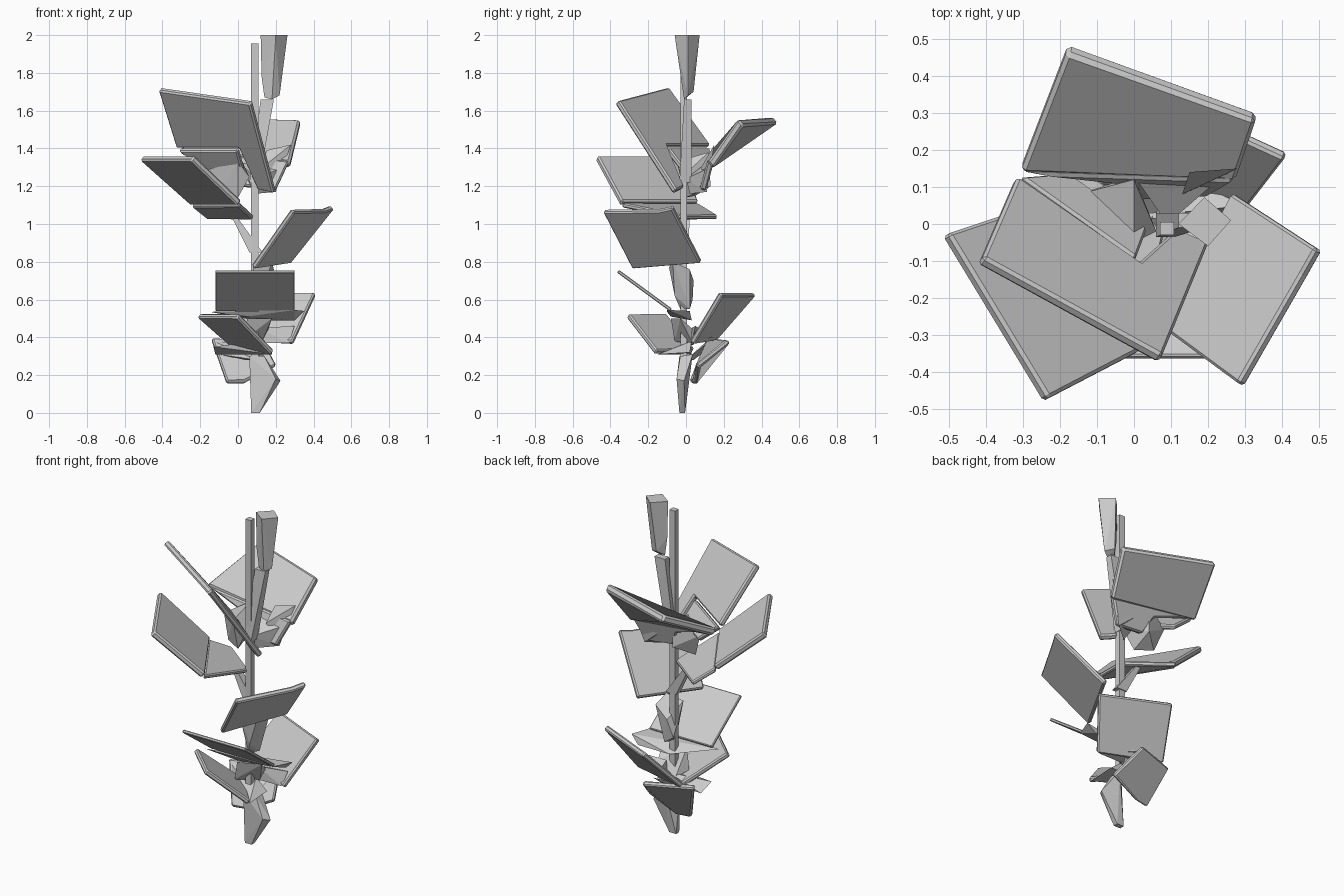
import bpy, bmesh
from mathutils import Vector


def add_object(name, bm):
    bmesh.ops.recalc_face_normals(bm, faces=bm.faces[:])
    me = bpy.data.meshes.new(name)
    bm.to_mesh(me)
    bm.free()
    ob = bpy.data.objects.new(name, me)
    bpy.context.collection.objects.link(ob)
    return ob


def leaf(name, pts, thick=0.036):
    """Flat polygon leaf blade with thickness and chamfered rim."""
    pts = [Vector(p) for p in pts]
    n = Vector()
    for a, b in zip(pts, pts[1:] + pts[:1]):
        n += a.cross(b)
    n.normalize()
    bm = bmesh.new()
    up = [bm.verts.new(p + n * thick / 2) for p in pts]
    lo = [bm.verts.new(p - n * thick / 2) for p in pts]
    bm.faces.new(up)
    bm.faces.new(lo[::-1])
    k = len(pts)
    for i in range(k):
        j = (i + 1) % k
        bm.faces.new((lo[i], lo[j], up[j], up[i]))
    ob = add_object(name, bm)
    bev = ob.modifiers.new("rim", "BEVEL")
    bev.width = thick * 0.25
    bev.segments = 1
    return ob


def chunk(name, pts):
    """Faceted convex piece spanned by a few corner points."""
    bm = bmesh.new()
    for p in pts:
        bm.verts.new(p)
    res = bmesh.ops.convex_hull(bm, input=bm.verts[:])
    junk = [g for g in res["geom_interior"] if isinstance(g, bmesh.types.BMVert)]
    bmesh.ops.delete(bm, geom=junk, context="VERTS")
    return add_object(name, bm)


def box(x0, x1, y0, y1, z):
    return [(x, y, z) for x in (x0, x1) for y in (y0, y1)]


# central stem
chunk("stem", box(.07, .108, -.03, .005, .30) + box(.07, .108, -.03, .005, 1.955))

# bud on top and the tapered shoot carrying it
chunk("bud", [(.19, .072, 2), (.262, .01, 2), (.20, -.06, 2), (.12, .0, 2),
              (.17, .04, 1.70), (.22, .01, 1.68), (.18, -.01, 1.66), (.14, 0, 1.67),
              (.125, 0, 1.78)])
chunk("bud_shoot", box(.12, .19, -.01, .03, 1.66) + box(.06, .11, -.035, .03, 1.22))

# faceted root
chunk("root", box(.07, .115, -.035, -.005, 0) + [
    (.225, -.01, .17), (.20, -.05, .18), (.13, .035, .31), (.06, -.035, .30), (.14, -.03, .30)])

# upper leaves
leaf("leaf_back_upper", [(-.18, .475, 1.55), (.33, .29, 1.54), (.275, .13, 1.31), (-.305, .15, 1.38)], .045)
leaf("leaf_left_upper", [(-.415, -.10, 1.715), (.07, -.365, 1.645), (.195, -.06, 1.17),
                         (.11, -.02, 1.19), (.01, -.11, 1.41), (-.32, .12, 1.41)], .034)
leaf("leaf_left_middle", [(-.51, -.03, 1.35), (-.24, -.475, 1.35), (.01, -.345, 1.11), (-.24, .06, 1.11)])

# middle and lower leaves
leaf("leaf_right_middle", [(.29, -.435, 1.07), (.46, -.14, 1.075), (.50, -.07, 1.09),
                           (.27, .08, .80), (.08, -.28, .77)], .03)
leaf("leaf_front_lower", [(-.12, -.36, .75), (.30, -.36, .75), (.30, -.08, .545), (-.12, -.08, .545)], .018)
leaf("leaf_left_lower", [(-.21, -.11, .515), (0, -.31, .515), (.185, -.16, .32), (.0, .04, .33)], .03)
leaf("leaf_right_lower", [(.41, .185, .63), (.03, .36, .63), (-.08, .15, .39), (.29, .03, .37)], .03)
leaf("leaf_back_lower", [(-.14, .12, .39), (.13, .225, .38), (.20, .06, .25), (.03, .05, .16), (-.06, .03, .16)], .03)

# stalks joining the upper leaves to the stem
leaf("stalk_back_upper", [(-.30, .15, 1.385), (.27, .13, 1.33), (.20, .09, 1.18), (.02, .08, 1.20), (-.03, .12, 1.30)], .035)
chunk("stalk_back_inner", [(.0, .13, 1.34), (.24, .13, 1.30), (.20, .11, 1.17), (.09, .02, 1.16), (.09, .0, 1.24)])
leaf("stalk_left_upper", [(-.31, .12, 1.395), (.0, -.10, 1.395), (.03, -.02, 1.29), (-.18, .13, 1.29)], .03)
chunk("stalk_left_inner", [(-.15, .08, 1.29), (-.10, .05, 1.15), (0, .12, 1.38), (0, -.05, 1.33),
                           (.0, .0, 1.14), (.0, .13, 1.2), (.06, -.02, 1.25)])
chunk("stalk_right_upper", [(.15, .14, 1.39), (.28, .15, 1.42), (.20, .11, 1.19), (.13, .08, 1.3)])
leaf("stalk_left_middle", [(.01, -.34, 1.10), (-.24, .06, 1.10), (-.16, .165, 1.035), (.08, -.02, 1.035)], .025)
chunk("stalk_left_twig", box(-.03, .0, -.02, .02, 1.03) + box(.06, .13, -.03, .01, .85))

# stalks joining the lower leaves to the stem
chunk("stalk_right_middle", [(.08, -.09, .77), (.18, -.07, .80), (.19, .02, .76), (.10, .04, .70),
                             (.06, .035, .60), (.09, -.03, .55), (.12, -.06, .62), (.13, .02, .55)])
chunk("stalk_front_lower", [(-.15, -.10, .535), (.30, -.10, .545), (.35, .02, .54), (.30, .03, .49),
                            (.09, .03, .49), (.05, -.08, .51)])
chunk("stalk_lower_core", [(.05, -.08, .50), (.18, -.03, .50), (.12, .04, .36), (.05, .03, .36),
                           (.02, -.06, .38), (.16, .04, .44)])
chunk("stalk_left_lower", [(-.13, -.06, .35), (-.12, .03, .31), (.18, -.15, .31), (.18, .02, .32),
                           (.10, .03, .38)])
chunk("stalk_right_lower", [(.11, .03, .45), (.30, .05, .46), (.27, .03, .37), (.10, .03, .37), (.10, .14, .40)])
chunk("stalk_back_lower", [(-.13, .11, .38), (.15, .10, .36), (.10, .0, .28), (.04, .04, .28), (-.10, .08, .31)])
